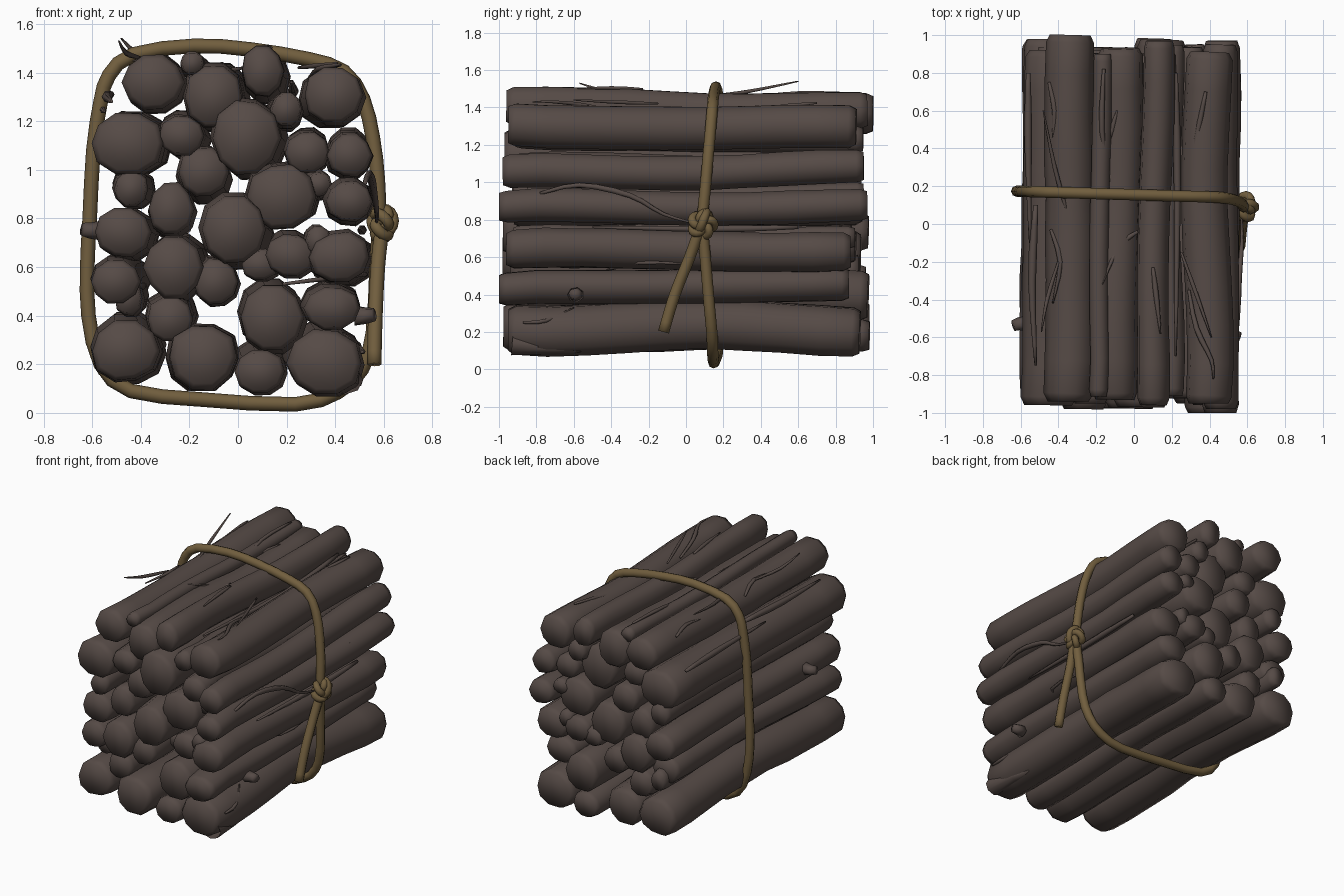
import bpy, bmesh, math, random
from mathutils import Vector

if "Cube" in bpy.data.objects:
    bpy.data.objects.remove(bpy.data.objects["Cube"])

random.seed(7)

def material(name, col):
    m = bpy.data.materials.new(name)
    m.diffuse_color = (*col, 1)
    m.use_nodes = True
    m.node_tree.nodes["Principled BSDF"].inputs["Base Color"].default_value = m.diffuse_color
    return m

BARK = material("dark bark", (0.092, 0.069, 0.061))
ROPE = material("tan rope", (0.165, 0.112, 0.048))

def sweep(name, pts, radii, mat, sides=8, ref=(0, 0, 1), closed=False, lumps=None, caps=True):
    """Skin an elliptical section (ru, rv) along a path."""
    pts = [Vector(p) for p in pts]
    n = len(pts)
    bm = bmesh.new()
    rings = []
    for i, p in enumerate(pts):
        a = pts[i - 1] if (closed or i) else p
        b = pts[(i + 1) % n] if (closed or i < n - 1) else p
        t = (b - a).normalized()
        u = t.cross(Vector(ref)).normalized()
        v = u.cross(t)
        ru, rv = radii[i]
        ring = []
        for k in range(sides):
            ang = math.tau * k / sides
            s = lumps[k] if lumps else 1
            ring.append(bm.verts.new(p + u * (math.cos(ang) * ru * s) + v * (math.sin(ang) * rv * s)))
        rings.append(ring)
    for i in range(n if closed else n - 1):
        r0, r1 = rings[i], rings[(i + 1) % n]
        for k in range(sides):
            j = (k + 1) % sides
            bm.faces.new((r0[k], r0[j], r1[j], r1[k]))
    if not closed:
        bm.faces.new(rings[0][::-1])
        if caps:
            bm.faces.new(rings[-1])
    bmesh.ops.recalc_face_normals(bm, faces=bm.faces)
    for f in bm.faces:
        f.smooth = True
    me = bpy.data.meshes.new(name)
    bm.to_mesh(me)
    bm.free()
    me.materials.append(mat)
    ob = bpy.data.objects.new(name, me)
    bpy.context.collection.objects.link(ob)
    return ob

def spline(pts, steps=4, closed=False):
    """Catmull-Rom smoothing of a coarse path."""
    p = [Vector(q) for q in pts]
    n = len(p)
    get = (lambda i: p[i % n]) if closed else (lambda i: p[max(0, min(n - 1, i))])
    out = []
    for i in range(n if closed else n - 1):
        a, b, c, d = (get(i + k) for k in (-1, 0, 1, 2))
        for s in range(steps):
            t = s / steps
            out.append(0.5 * (2 * b + (c - a) * t + (2 * a - 5 * b + 4 * c - d) * t * t
                              + (3 * b - a - 3 * c + d) * t ** 3))
    if not closed:
        out.append(p[-1])
    return out

def pinch(y):
    """How far the rope squeezes the bundle at depth y."""
    return 1 - .045 * math.exp(-((y - .12) / .5) ** 2)

# Logs: centre x, centre z, half width, half height
LOGS = [
    (-.35, 1.36, .13, .12), (-.19, 1.44, .05, .05), (-.10, 1.30, .125, .135), (.10, 1.41, .085, .105),
    (.39, 1.31, .125, .12), (.20, 1.25, .068, .075), (-.455, 1.11, .155, .13), (-.23, 1.14, .095, .085),
    (.035, 1.13, .14, .16), (-.14, .99, .105, .105), (.285, 1.07, .09, .085), (.46, 1.06, .092, .092),
    (-.44, .92, .075, .078), (-.275, .84, .095, .115), (.18, .89, .145, .135), (-.475, .745, .12, .107),
    (-.015, .755, .137, .147), (.455, .87, .1, .09), (.33, .71, .052, .062), (.42, .64, .125, .107),
    (-.265, .60, .125, .135), (.215, .65, .1, .09), (-.505, .54, .107, .095), (-.09, .54, .092, .095),
    (.14, .395, .13, .145), (.39, .43, .12, .095), (-.28, .385, .095, .1), (-.465, .255, .145, .13),
    (-.145, .23, .142, .135), (.09, .17, .1, .095), (.36, .205, .155, .14),
    (.09, .61, .075, .065), (.33, .94, .06, .055), (-.45, .47, .06, .075),
]
ENDS = {0: (-.94, 1), 2: (-.93, .93), 3: (-.96, .97), 4: (-.95, .91), 11: (-.98, .95), 17: (-1, .97),
        19: (-.96, .88), 25: (-1, .87), 30: (-.95, .93), 31: (-.8, .9), 32: (-.85, .95), 33: (-.85, .96)}

for i, (x, z, rx, rz) in enumerate(LOGS):
    y0, y1 = ENDS.get(i, (random.uniform(-.98, -.9), random.uniform(.88, .99)))
    lumps = [random.uniform(.96, 1.06) for _ in range(10)]
    tx, tz = random.uniform(-.012, .03), random.uniform(-.025, .02)
    ph = random.uniform(0, 6.28)
    pts, rad = [], []
    stations = [(0, .83), (.02, .98)] + [(k / 9, 1) for k in range(1, 9)] + [(.98, .98), (1, .83)]
    for t, s in stations:
        w = .010 * math.sin(ph + t * 6)
        y = y0 + (y1 - y0) * t
        p = pinch(y)
        pts.append((x * p + tx * t + w * (t > .05), y, .77 + (z - .77) * p + tz * t - w * (t > .05)))
        g = s * random.uniform(.97, 1.03)
        rad.append((rx * g, rz * g))
    sweep(f"log_{i + 1}", pts, rad, BARK, 10, lumps=lumps)

# Rope loop around the bundle, in a slightly tilted plane
LOOP = [(-.53, 1.39), (-.43, 1.475), (-.18, 1.51), (.05, 1.495), (.29, 1.455), (.435, 1.405), (.515, 1.29),
        (.555, 1.13), (.575, .96), (.58, .79), (.57, .6), (.555, .33), (.51, .18), (.41, .085), (.235, .035),
        (-.15, .055), (-.44, .09), (-.565, .2), (-.615, .4), (-.62, .6), (-.61, .8), (-.595, 1.08), (-.565, 1.28)]

def loop_y(x, z):
    y = .155 - .03 * x
    return y - max(0, .05 * (1 - abs(z - .78) / .6)) if x > .4 else y

path = spline([(x, loop_y(x, z), z) for x, z in LOOP], 2, True)
sweep("rope_loop", path, [(.03, .03)] * len(path), ROPE, 8, ref=(0, 1, 0), closed=True)

# Knot: crossing lobes of a five-pointed winding
knot = []
for k in range(60):
    a = math.tau * k / 60
    r = .042 + .022 * math.cos(5 * a)
    knot.append((.592 + .028 * math.sin(5 * a), .088 + r * math.cos(2 * a), .775 + r * math.sin(2 * a)))
sweep("rope_knot", knot, [(.023, .023)] * 60, ROPE, 7, ref=(1, 0, 0), closed=True)
wrap = [(.595 + .045 * math.cos(a), .09 + .02 * math.sin(a), .79 + .05 * math.sin(a))
        for a in (math.tau * k / 16 for k in range(16))]
sweep("rope_knot_wrap", wrap, [(.024, .024)] * 16, ROPE, 7, ref=(0, 1, 0), closed=True)

# Loose rope end hanging from the knot
tail = spline([(.59, .07, .74), (.575, .02, .6), (.565, -.06, .4), (.56, -.12, .2)], 3)
sweep("rope_tail", tail, [(.03, .03)] * len(tail), ROPE, 8, ref=(1, 0, 0))

# Surface of the bundle at depth y, used to lay twigs on it
def top(x, y):
    h = max(z + rz * math.sqrt(1 - ((x - cx) / rx) ** 2) for cx, z, rx, rz in LOGS if abs(x - cx) < rx)
    return h - .75 * (1 - pinch(y))

def side(z, y):
    d = max(x + rx * math.sqrt(1 - ((z - cz) / rz) ** 2) for x, cz, rx, rz in LOGS if abs(z - cz) < rz)
    return d - .45 * (1 - pinch(y))

def twig(name, pts, r, flat=1.0):
    p = spline(pts, 3)
    n = len(p) - 1
    taper = [1 - .6 * abs(2 * i / n - .8) for i in range(n + 1)]
    sweep(name, p, [(r * flat * t, r * t) for t in taper], BARK, 6)

# Twigs and bark strips on top (x, y)
TOP = [
    [(-.16, .82), (-.17, .5), (-.13, .22)], [(-.13, .45), (-.09, .6)],
    [(-.44, -.03), (-.39, -.2), (-.43, -.42)], [(.02, -.04), (-.08, -.12), (-.17, -.32)],
    [(.10, -.23), (.12, -.4), (.14, -.58)], [(.38, .7), (.33, .45), (.28, .2)],
    [(.29, -.35), (.33, -.55), (.41, -.72), (.42, -.82)], [(.21, .9), (.21, .7), (.22, .5)],
    [(-.45, .75), (-.42, .6), (-.43, .45)],
]
for i, line in enumerate(TOP):
    twig(f"top_twig_{i + 1}", [(x, y, top(x, y) + .004) for x, y in line], .012, 1.3)

# Twigs and strips on the right side (y, z)
RIGHT = [
    [(-.87, .25), (-.75, .26), (-.6, .33)], [(-.42, .53), (-.25, .57), (.1, .56)],
    [(-.1, .87), (.2, .86), (.5, .93)], [(.25, .83), (.4, .9)],
]
for i, line in enumerate(RIGHT):
    twig(f"right_twig_{i + 1}", [(side(z, y) + .004, y, z) for y, z in line], .013)

# Loose twigs sticking out of the bundle
FREE = [
    ([(.52, -.78, .94), (.54, -.57, .985), (.555, -.3, .93), (.57, -.12, .83), (.57, .05, .78)], .018),
    ([(-.35, .05, 1.45), (-.42, .3, 1.48), (-.48, .6, 1.54)], .013),
    ([(-.40, -.2, 1.46), (-.46, -.4, 1.48), (-.49, -.57, 1.53)], .012),
    ([(.25, -.15, 1.42), (.34, -.4, 1.43), (.41, -.6, 1.44)], .012),
    ([(-.52, .1, 1.31), (-.54, -.3, 1.3), (-.52, -.75, 1.28)], .024),
    ([(-.56, .8, 1.24), (-.56, .4, 1.25), (-.55, -.1, 1.24)], .022),
    ([(.22, .8, 1.36), (.23, .2, 1.32), (.22, -.7, 1.36)], .022),
    ([(.51, .6, .76), (.51, .1, .75), (.5, -.5, .76)], .022),
]
for i, (line, r) in enumerate(FREE):
    twig(f"loose_twig_{i + 1}", line, r)

# Branch stubs
for i, (x, y, z, s) in enumerate([(.48, -.59, .40, 1), (-.56, -.53, .75, -1)]):
    sweep(f"branch_stub_{i + 1}", [(x, y, z), (x + .05 * s, y, z), (x + .08 * s, y - .01, z + .005)],
          [(.045, .042), (.036, .034), (.03, .028)], BARK, 7)

# Torn hollow bark flaring open at the low front right corner
sweep("torn_bark", [(.44, -.56, .11), (.44, -.7, .115), (.44, -.93, .135)],
      [(.02, .02), (.045, .035), (.075, .06)], BARK, 8, caps=False)
